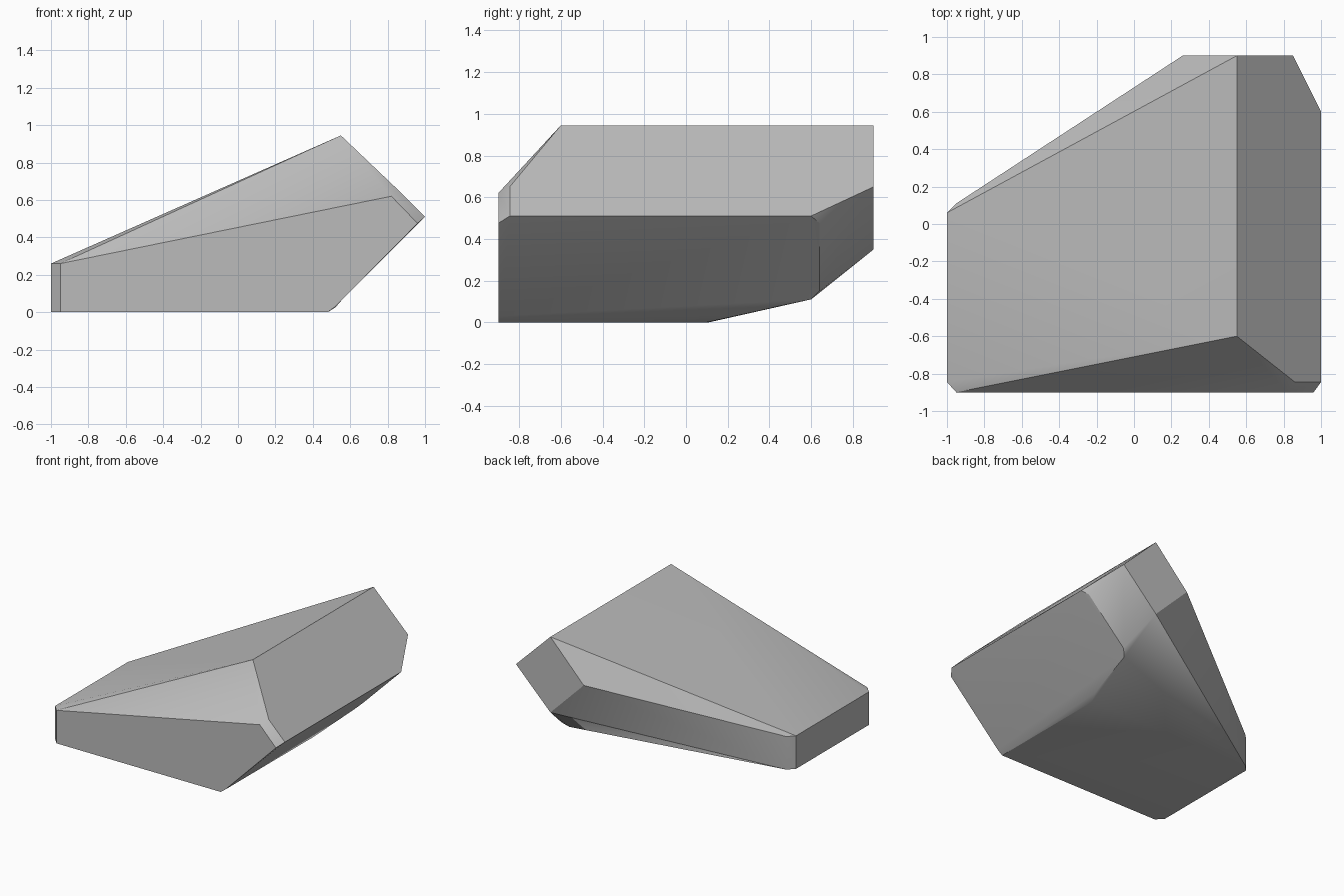
import bpy
import bmesh
import math

# Remove the default cube
default_cube = bpy.data.objects.get("Cube")
if default_cube:
    bpy.data.objects.remove(default_cube, do_unlink=True)


def make_material(name, colour):
    """One flat colour, visible in the viewport and in a render."""
    material = bpy.data.materials.new(name)
    material.use_nodes = True
    material.diffuse_color = colour
    shader = next(n for n in material.node_tree.nodes if n.type == "BSDF_PRINCIPLED")
    shader.inputs["Base Color"].default_value = colour
    return material


def hull_object(name, corners, material):
    """Wrap a convex, faceted solid around its corner points."""
    bm = bmesh.new()
    for corner in corners:
        bm.verts.new(corner)
    result = bmesh.ops.convex_hull(bm, input=bm.verts[:])
    inner = set(result["geom_interior"]) | set(result["geom_unused"])
    loose = [g for g in inner if isinstance(g, bmesh.types.BMVert) and g.is_valid]
    bmesh.ops.delete(bm, geom=loose, context="VERTS")
    # Merge triangles that lie in the same facet
    bmesh.ops.dissolve_limit(bm, angle_limit=math.radians(1.5),
                             verts=bm.verts[:], edges=bm.edges[:])
    bmesh.ops.recalc_face_normals(bm, faces=bm.faces[:])
    mesh = bpy.data.meshes.new(name)
    bm.to_mesh(mesh)
    bm.free()
    mesh.materials.append(material)
    obj = bpy.data.objects.new(name, mesh)
    bpy.context.collection.objects.link(obj)
    return obj


front, back = -0.9, 0.9
chamfer = front + 0.055
lip = 0.26

# Top ridge and the diamond shaped back facet
ridge = [(0.55, -0.6, 0.945), (0.55, back, 0.945)]
back_facet = [(0.85, back, 0.65), (0.55, back, 0.35), (0.26, back, 0.64)]

# Low, thin end with clipped upright corners
thin_end = [(x, y, z)
            for x, y in ((-1, chamfer), (-0.95, front), (-1, 0.06), (-0.95, 0.11))
            for z in (0, lip)]

# Front facet outline and its chamfered upper edge
front_facet = [(0.82, front, 0.62), (0.96, front, 0.475),
               (0.52, front, 0.03), (0.48, front, 0)]
front_chamfer = [(0.86, chamfer, 0.65), (1, chamfer, 0.51)]

# Far edge, then the undercut running down to the base
far_edge = [(1, 0.6, 0.51), (0.96, 0.64, 0.475)]
undercut = [(0.635, 0.64, 0.15), (0.595, 0.6, 0.11),
            (0.52, 0.19, 0.025), (0.48, 0.1, 0)]

stone = make_material("stone grey", (0.5, 0.5, 0.5, 1))
rock = hull_object("rock", ridge + back_facet + thin_end + front_facet
                   + front_chamfer + far_edge + undercut, stone)

# Soft shading across shallow facets, crisp edges elsewhere
bpy.ops.object.select_all(action="DESELECT")
rock.select_set(True)
bpy.context.view_layer.objects.active = rock
bpy.ops.object.shade_smooth_by_angle(angle=math.radians(30))
